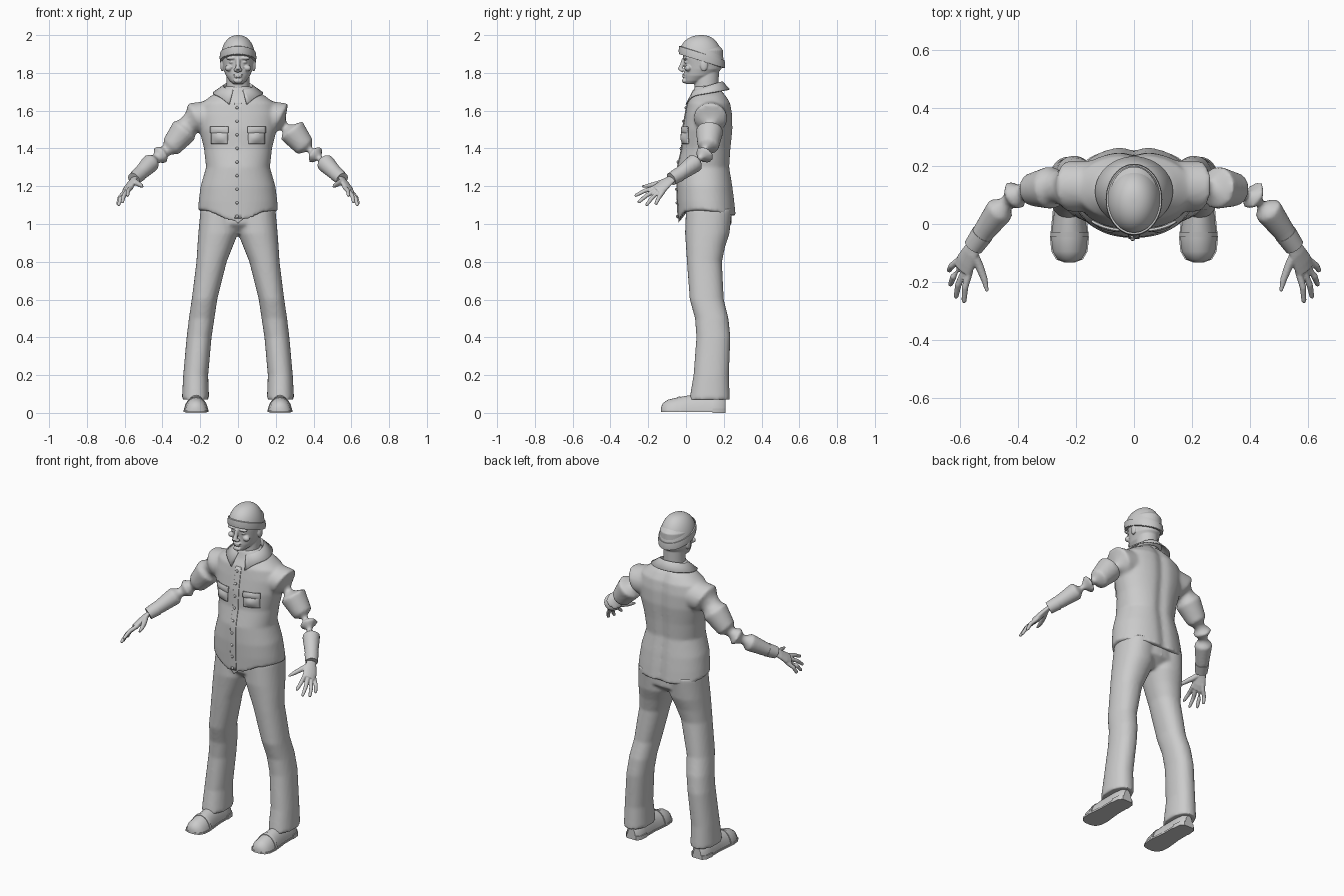
import bpy, bmesh
from math import sin, cos, pi, radians, exp
from mathutils import Vector, Matrix

cube = bpy.data.objects.get("Cube")
if cube:
    bpy.data.objects.remove(cube)

clay = bpy.data.materials.new("light_grey")
clay.use_nodes = True
clay.diffuse_color = (0.6, 0.6, 0.6, 1)
clay.node_tree.nodes["Principled BSDF"].inputs["Base Color"].default_value = (0.6, 0.6, 0.6, 1)


def finish(name, bm, voxel=0, smooth=3, thick=0):
    """Turn a bmesh into an object, optionally fused by remeshing or thickened."""
    bmesh.ops.recalc_face_normals(bm, faces=bm.faces)
    me = bpy.data.meshes.new(name)
    bm.to_mesh(me)
    bm.free()
    me.materials.append(clay)
    for p in me.polygons:
        p.use_smooth = True
    me.set_sharp_from_angle(angle=radians(45))
    ob = bpy.data.objects.new(name, me)
    bpy.context.collection.objects.link(ob)
    if thick:
        ob.modifiers.new("thickness", 'SOLIDIFY').thickness = thick
        ob.modifiers["thickness"].offset = 0
    if voxel:
        m = ob.modifiers.new("fuse", 'REMESH')
        m.mode, m.voxel_size, m.use_smooth_shade = 'VOXEL', voxel, True
        s = ob.modifiers.new("soften", 'SMOOTH')
        s.factor, s.iterations = 0.5, smooth
    return ob


def skin(bm, rings, closed=True, caps=True):
    """Bridge consecutive rings of points with quads."""
    rows = [[bm.verts.new(p) for p in r] for r in rings]
    n = len(rows[0])
    for a, b in zip(rows, rows[1:]):
        for i in range(n if closed else n - 1):
            j = (i + 1) % n
            bm.faces.new((a[i], a[j], b[j], b[i]))
    if caps:
        bm.faces.new(rows[0])
        bm.faces.new(rows[-1])


def stack(bm, levels, cx=None, n=40, shape=None, square=1.0):
    """Loft horizontal ovals given as (z, x0, x1, y0, y1)."""
    rings = []
    for z, x0, x1, y0, y1 in levels:
        ring = []
        for i in range(n):
            c, s = cos(2 * pi * i / n), sin(2 * pi * i / n)
            c, s = [abs(v) ** square * (1 if v > 0 else -1) for v in (c, s)]
            p = Vector(((x0 + x1) / 2 + (x1 - x0) / 2 * c, (y0 + y1) / 2 + (y1 - y0) / 2 * s, z))
            ring.append(shape(p, s) if shape else p)
        rings.append(ring)
    skin(bm, rings)


def tube(bm, path, side=None, flat=1.0, n=16):
    """Loft circles along (x, y, z, radius) points; flat squeezes across side."""
    pts = [Vector(p[:3]) for p in path]
    rings = []
    for i, p in enumerate(path):
        t = (pts[min(i + 1, len(pts) - 1)] - pts[max(i - 1, 0)]).normalized()
        u = Vector(side) if side else t.orthogonal()
        u = (u - t * u.dot(t)).normalized()
        v = t.cross(u) * flat
        rings.append([pts[i] + p[3] * (u * cos(2 * pi * k / n) + v * sin(2 * pi * k / n)) for k in range(n)])
    skin(bm, rings)


def blob(bm, at, size, seg=16):
    m = Matrix.Translation(at) @ Matrix.Diagonal((*size, 1))
    bmesh.ops.create_uvsphere(bm, u_segments=seg, v_segments=seg // 2, radius=1, matrix=m)


def flip(points, s):
    return [(p[0] * s, *p[1:]) for p in points]


# Shirt: torso with a curved hem and spine groove, fused with the sleeves
def shirt_shape(p, s):
    if p.z < 1.1:
        p.z -= 0.075 * exp(-(p.x / 0.1) ** 2) if s < 0 else 0.035 * s
    if s > 0:
        p.y -= 0.014 * exp(-(p.x / 0.03) ** 2)
    return p


body = [(1.075, .212, -.04, .268), (1.12, .208, -.045, .26), (1.2, .198, -.048, .25), (1.3, .169, -.045, .234),
        (1.4, .18, -.022, .24), (1.5, .205, -.018, .25), (1.58, .212, -.004, .248), (1.64, .195, .008, .238),
        (1.68, .14, .03, .215), (1.71, .085, .04, .19), (1.73, .065, .045, .175)]
arm = [(.15, .13, 1.565, .088), (.225, .13, 1.56, .088), (.285, .125, 1.495, .074), (.355, .117, 1.408, .056),
       (.41, .10, 1.365, .055), (.46, .05, 1.325, .05), (.515, -.025, 1.27, .039), (.55, -.075, 1.24, .032)]
bm = bmesh.new()
stack(bm, [(z, -w, w, a, b) for z, w, a, b in body], shape=shirt_shape, n=64, square=0.92)
for s in (1, -1):
    tube(bm, flip(arm, s), n=24)
shirt = finish("shirt", bm, 0.01, 4)

# Trousers: seat and two flared legs
legs = [(1.08, 0, .198, .0, .245), (.95, 0, .21, -.005, .23), (.88, .028, .215, 0, .207), (.8, .06, .22, .005, .19),
        (.6, .11, .245, .02, .2), (.5, .125, .26, .048, .225), (.4, .14, .272, .055, .235),
        (.2, .158, .29, .04, .227), (.07, .153, .297, .018, .232)]
bm = bmesh.new()
stack(bm, [(.95, -.06, .06, .05, .18), (1.0, -.19, .19, 0, .24), (1.12, -.195, .195, 0, .24)])
for s in (1, -1):
    stack(bm, [(z, s * a, s * b, c, d) for z, a, b, c, d in legs], square=0.9)
finish("trousers", bm, 0.01, 3)

# Hands: palm, four fingers and a thumb
wrist = Vector((.548, -.07, 1.243))
fingers = [((.566, -.165, 1.192), (.585, -.272, 1.148)), ((.584, -.163, 1.177), (.613, -.255, 1.112)),
           ((.597, -.148, 1.167), (.633, -.212, 1.097)), ((.604, -.126, 1.165), (.638, -.162, 1.102))]
for s, side in ((1, "left"), (-1, "right")):
    bm = bmesh.new()
    tube(bm, flip([(*wrist, .026), (.563, -.1, 1.222, .034), (.578, -.13, 1.196, .04), (.588, -.158, 1.178, .038)], s),
         (-.04 * s, -.045, .025), 0.45)
    for base, tip in fingers:
        a, b = Vector(base), Vector(tip)
        mid = a.lerp(b, 0.5) + Vector((.006, 0, .006))
        start = a.lerp(wrist, 0.3)
        tube(bm, flip([(*start, .011), (*a, .0125), (*mid, .0115), (*b.lerp(mid, .15), .009), (*b, .005)], s), n=10)
    tube(bm, flip([(.553, -.1, 1.23, .016), (.532, -.145, 1.215, .015), (.515, -.19, 1.205, .012),
                   (.505, -.232, 1.198, .006)], s), n=10)
    finish(side + "_hand", bm, 0.004, 2)
    bm = bmesh.new()
    tube(bm, flip([(.522, -.035, 1.263, .039), (.552, -.078, 1.238, .0345)], s), n=24)
    finish(side + "_cuff", bm)

# Head: neck, skull, jaw and facial features fused together
bm = bmesh.new()
stack(bm, [(1.66, -.065, .065, .05, .18), (1.73, -.06, .06, .045, .172), (1.82, -.06, .06, .05, .175)])
skull = [(1.742, .025, -.002, .06), (1.757, .043, -.009, .1), (1.785, .064, -.01, .155), (1.82, .077, -.008, .187),
         (1.87, .085, -.012, .197), (1.92, .084, -.02, .197), (1.97, .05, .02, .15)]
stack(bm, [(z, -w, w, a, b) for z, w, a, b in skull])
tube(bm, [(0, -.01, 1.875, .011), (0, -.02, 1.845, .011), (0, -.032, 1.82, .014), (0, -.015, 1.808, .012)])
blob(bm, (0, -.009, 1.758), (.025, .012, .013))
for z, w in ((1.791, .027), (1.78, .022)):
    blob(bm, (0, -.01, z), (w, .011, .0055))
for s in (1, -1):
    blob(bm, (s * .012, -.022, 1.815), (.011, .014, .009))
    blob(bm, (s * .036, -.004, 1.878), (.03, .014, .009))
    blob(bm, (s * .033, .002, 1.857), (.015, .011, .008))
    blob(bm, (s * .05, .01, 1.825), (.02, .018, .016))
    blob(bm, (s * .084, .095, 1.84), (.01, .02, .032))
finish("head", bm, 0.004, 2)

# Knitted cap: tilted dome with a folded band
CY, RX, RY = .084, .094, .119


def cap_ring(scale, up, rise, n=48):
    ring = []
    for i in range(n):
        a = 2 * pi * i / n
        base = 1.862 - .037 * sin(a)
        ring.append((RX * scale * cos(a), CY + RY * scale * sin(a), base + up + (2.0 - base) * rise))
    return ring


bm = bmesh.new()
skin(bm, [cap_ring(max(cos(k * pi / 24), .02) ** .85, 0, sin(k * pi / 24)) for k in range(13)])
finish("cap", bm)
bm = bmesh.new()
skin(bm, [cap_ring(r, h, 0) for r, h in ((.96, 0), (1.02, .001), (1.035, .02), (1.01, .042), (.95, .043))], caps=False)
finish("cap_band", bm)

# Collar: folded strip, open at the front with two points
rows = [[], [], []]
for i in range(41):
    a = radians(-70 + 320 * i / 40)
    c, s = cos(a), sin(a)
    drop = .06 * max(0, -s) ** 6
    rows[0].append((.068 * c, .11 + .07 * s, 1.71 + .015 * s))
    rows[1].append((.078 * c, .113 + .08 * s, 1.728 + .024 * s))
    rows[2].append((.132 * c, .112 + .118 * s, 1.692 + .02 * s - drop))
bm = bmesh.new()
skin(bm, rows, closed=False, caps=False)
finish("collar", bm, thick=.007)

# Shirt front details, draped on the shirt surface
bpy.context.view_layer.update()
cloth = shirt.evaluated_get(bpy.context.evaluated_depsgraph_get())


def front_y(x, z):
    hit, at, _, _ = cloth.ray_cast(Vector((x, -1, z)), Vector((0, 1, 0)))
    return at.y if hit else -.03


def drape(name, x0, x1, z0, z1, lift, puff=0, n=10):
    rings = []
    for j in range(n + 1):
        z = z0 + (z1 - z0) * j / n
        xs = [x0 + (x1 - x0) * i / n for i in range(n + 1)]
        rings.append([(x, front_y(x, z) - lift - puff * sin(pi * i / n) * sin(pi * j / n), z)
                      for i, x in enumerate(xs)])
    bm = bmesh.new()
    skin(bm, rings, closed=False, caps=False)
    finish(name, bm, thick=.008)


for s, side in ((1, "left"), (-1, "right")):
    drape(side + "_pocket", s * .055, s * .14, 1.425, 1.49, .004, .014)
    drape(side + "_pocket_flap", s * .05, s * .145, 1.482, 1.515, .008, .004)
drape("button_placket", -.018, .018, 1.03, 1.64, 0, n=24)
bm = bmesh.new()
for k in range(9):
    z = 1.04 + .072 * k
    blob(bm, (-.005, front_y(-.005, z) - .005, z), (.008, .006, .008), 12)
finish("buttons", bm)

# Shoes: rounded upper, strap, sole and heel
upper = [(-.132, .015, .03), (-.122, .042, .052), (-.095, .058, .07), (-.05, .063, .08), (0, .058, .09),
         (.06, .052, .1), (.14, .052, .1), (.19, .047, .09), (.21, .028, .07)]


def arch(x, y, w, h, n=24):
    return [(x + w * cos(2 * pi * i / n), y, max(.008, h * sin(2 * pi * i / n))) for i in range(n)]


for s, side in ((1, "left"), (-1, "right")):
    x = s * .222
    bm = bmesh.new()
    skin(bm, [arch(x, *u) for u in upper])
    finish(side + "_shoe", bm)
    bm = bmesh.new()
    skin(bm, [arch(x, y, .066, h) for y, h in ((-.045, .084), (-.028, .088))])
    finish(side + "_shoe_strap", bm)
    for part, y0, top in (("sole", -1, .014), ("heel", .09, .024)):
        rows = [u for u in upper if u[0] > y0]
        edge = [(x + w + .004, y) for y, w, h in rows] + [(x - w - .004, y) for y, w, h in reversed(rows)]
        bm = bmesh.new()
        lift = .004 if part == "sole" else 0
        skin(bm, [[(a, b, z) for a, b in edge] for z in (lift, top)])
        finish(side + "_shoe_" + part, bm)
